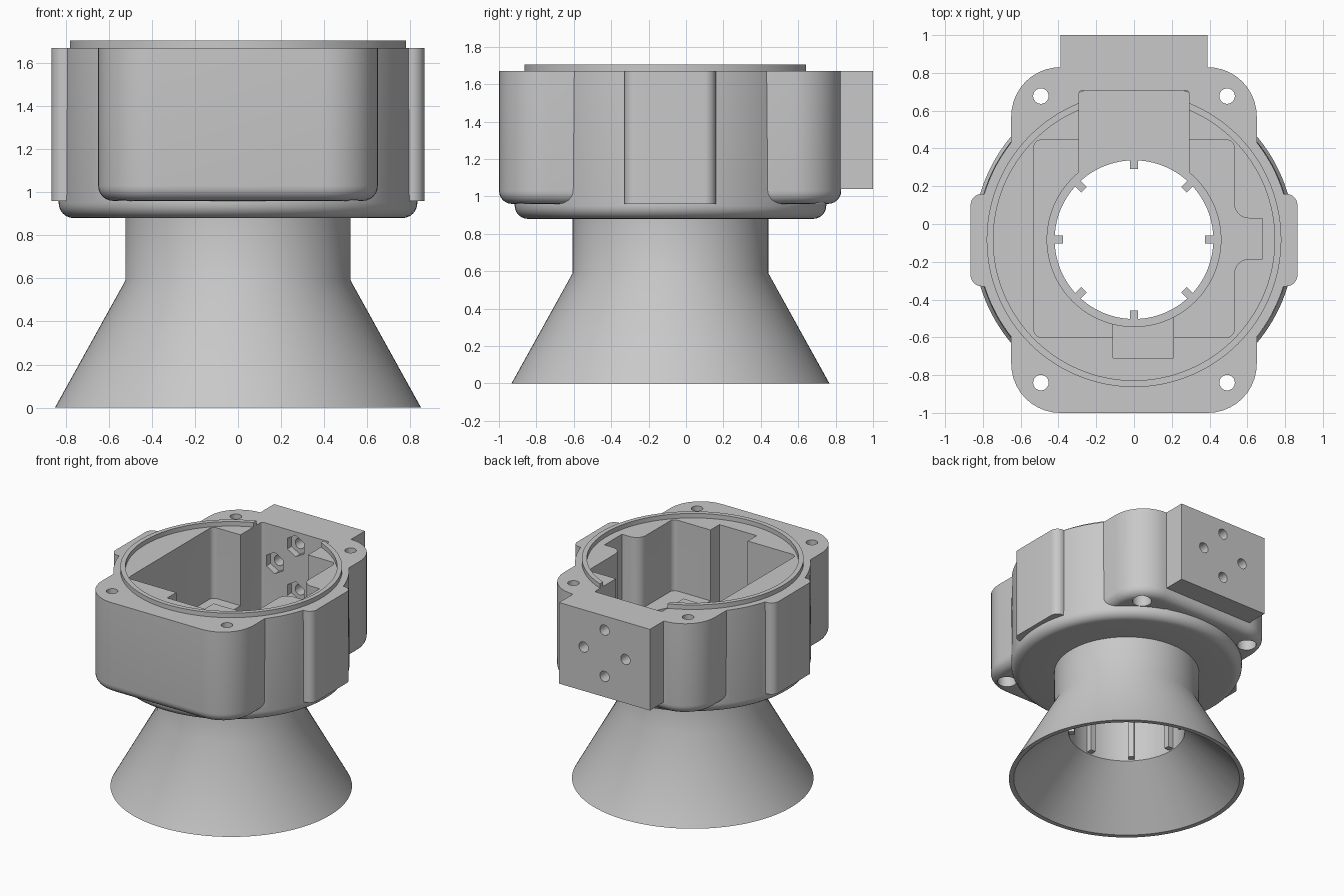
import bpy, bmesh, math
from mathutils import Matrix, Vector

if "Cube" in bpy.data.objects:
    bpy.data.objects.remove(bpy.data.objects["Cube"], do_unlink=True)

CY = -0.083     # y of the round axis
TOP = 1.67      # deck height

grey = bpy.data.materials.new("plain grey")
grey.use_nodes = True
grey.diffuse_color = (0.58, 0.58, 0.58, 1)
grey.node_tree.nodes["Principled BSDF"].inputs["Base Color"].default_value = grey.diffuse_color


def finish(bm, name):
    bmesh.ops.recalc_face_normals(bm, faces=bm.faces)
    mesh = bpy.data.meshes.new(name)
    bm.to_mesh(mesh)
    bm.free()
    mesh.materials.append(grey)
    obj = bpy.data.objects.new(name, mesh)
    bpy.context.collection.objects.link(obj)
    return obj


def lathe(name, profile, closed=False, steps=128):
    bm = bmesh.new()
    verts = [bm.verts.new((r, 0, z)) for r, z in profile]
    edges = [bm.edges.new(p) for p in zip(verts, verts[1:])]
    if closed:
        edges.append(bm.edges.new((verts[-1], verts[0])))
    bmesh.ops.spin(bm, geom=verts + edges, cent=(0, 0, 0), axis=(0, 0, 1),
                   angle=math.tau, steps=steps, use_duplicate=False)
    bmesh.ops.remove_doubles(bm, verts=bm.verts, dist=0.0001)
    bmesh.ops.translate(bm, verts=bm.verts, vec=(0, CY, 0))
    return finish(bm, name)


def box(name, x0, x1, y0, y1, z0, z1, corner=0, bottom=0):
    bm = bmesh.new()
    bmesh.ops.create_cube(bm, size=1)
    for v in bm.verts:
        v.co = (x1 if v.co.x > 0 else x0, y1 if v.co.y > 0 else y0, z1 if v.co.z > 0 else z0)
    if corner:
        upright = [e for e in bm.edges if abs(e.verts[0].co.z - e.verts[1].co.z) > 0.01]
        bmesh.ops.bevel(bm, geom=upright, offset=corner, segments=10, profile=0.5, affect='EDGES')
    if bottom:
        low = [e for e in bm.edges if all(abs(v.co.z - z0) < 0.001 for v in e.verts)]
        bmesh.ops.bevel(bm, geom=low, offset=bottom, segments=6, profile=0.5, affect='EDGES')
    return finish(bm, name)


def prism(name, points, z0, z1):
    bm = bmesh.new()
    face = bm.faces.new([bm.verts.new((x, y, z0)) for x, y in points])
    new = bmesh.ops.extrude_face_region(bm, geom=[face])["geom"]
    bmesh.ops.translate(bm, verts=[g for g in new if isinstance(g, bmesh.types.BMVert)],
                        vec=(0, 0, z1 - z0))
    return finish(bm, name)


def rod(name, radius, start, end, sides=24):
    a, b = Vector(start), Vector(end)
    bm = bmesh.new()
    turn = (b - a).to_track_quat('Z', 'Y').to_matrix().to_4x4()
    bmesh.ops.create_cone(bm, cap_ends=True, segments=sides, radius1=radius, radius2=radius,
                          depth=(b - a).length, matrix=Matrix.Translation((a + b) / 2) @ turn)
    return finish(bm, name)


def combine(target, tool, operation='DIFFERENCE'):
    mod = target.modifiers.new("combine", 'BOOLEAN')
    mod.operation, mod.solver, mod.object = operation, 'EXACT', tool
    bpy.context.view_layer.objects.active = target
    bpy.ops.object.modifier_apply(modifier=mod.name)
    bpy.data.objects.remove(tool, do_unlink=True)


def arc(steps):
    return [math.pi / 2 * i / steps for i in range(steps + 1)]


# Round body, neck and flared skirt
edge = [(0.763 + 0.07 * math.sin(t), 0.95 - 0.07 * math.cos(t)) for t in arc(6)]
housing = lathe("housing", [(0, 0), (0.85, 0), (0.523, 0.59), (0.523, 0.88)] + edge
                + [(0.829, TOP), (0, TOP)])

# Corner lobes, side tabs and rear mounting block
for tool in (box("lobes", -0.65, 0.65, -1, 0.83, 0.96, TOP, 0.26, 0.07),
             box("tabs", -0.865, 0.865, -0.33, 0.16, 0.96, TOP, 0.06),
             box("rear_block", -0.39, 0.39, 0.5, 1, 1.04, TOP)):
    combine(housing, tool, 'UNION')

# Bore through the neck and skirt, with a counterbore
combine(housing, lathe("bore", [(0, -0.01), (0.825, -0.01), (0.42, 0.39), (0.42, 0.96),
                                (0.46, 0.96), (0.46, 1.3), (0, 1.3)]))

# Main pocket, side recess, rear and front slots
side = [(0.5, 0.11)] + [(0.61 - 0.08 * math.cos(t), 0.11 - 0.08 * math.sin(t)) for t in arc(8)]
side.append((0.68, 0.03))
side += [(x, -0.155 - y) for x, y in reversed(side)]
for tool in (box("pocket", -0.53, 0.53, -0.6, 0.445, 1.12, 1.8, 0.04),
             prism("side_recess", side, 1.12, 1.8),
             box("rear_slot", -0.29, 0.29, 0, 0.708, 0.96, 1.8, 0.015),
             box("front_slot", -0.11, 0.21, -0.71, -0.3, 1.04, 1.8)):
    combine(housing, tool)

# Vertical screw holes with wider bottoms
for x in (-0.493, 0.493):
    for y in (-0.84, 0.677):
        combine(housing, rod("screw_hole", 0.041, (x, y, 0.8), (x, y, 1.8)))
        combine(housing, rod("screw_recess", 0.07, (x, y, 0.8), (x, y, 1.06)))

# Rear bolt holes with hexagonal nut recesses inside
for x, z in ((0, 1.56), (0, 1.2), (-0.18, 1.38), (0.18, 1.38)):
    combine(housing, rod("bolt_hole", 0.04, (x, 0.6, z), (x, 1.1, z)))
    combine(housing, rod("nut_recess", 0.083, (x, 0.6, z), (x, 0.76, z), 6))

# Ribs inside the neck
for i in range(8):
    rib = box("neck_rib", 0.375, 0.44, -0.021, 0.021, 0.4, 0.96)
    rib.data.transform(Matrix.Translation((0, CY, 0)) @ Matrix.Rotation(i * math.tau / 8, 4, 'Z'))
    combine(housing, rib, 'UNION')

# Raised lip, open at the rear slot
lip = lathe("lip", [(0.745, 1.66), (0.78, 1.66), (0.78, 1.705), (0.745, 1.705)], closed=True)
combine(lip, box("lip_gap", -0.29, 0.29, 0.3, 0.9, 1.5, 1.8))

# Smooth curved surfaces, keep hard edges
for obj in (housing, lip):
    bpy.ops.object.select_all(action='DESELECT')
    obj.select_set(True)
    bpy.context.view_layer.objects.active = obj
    bpy.ops.object.shade_smooth_by_angle(angle=math.radians(30))
